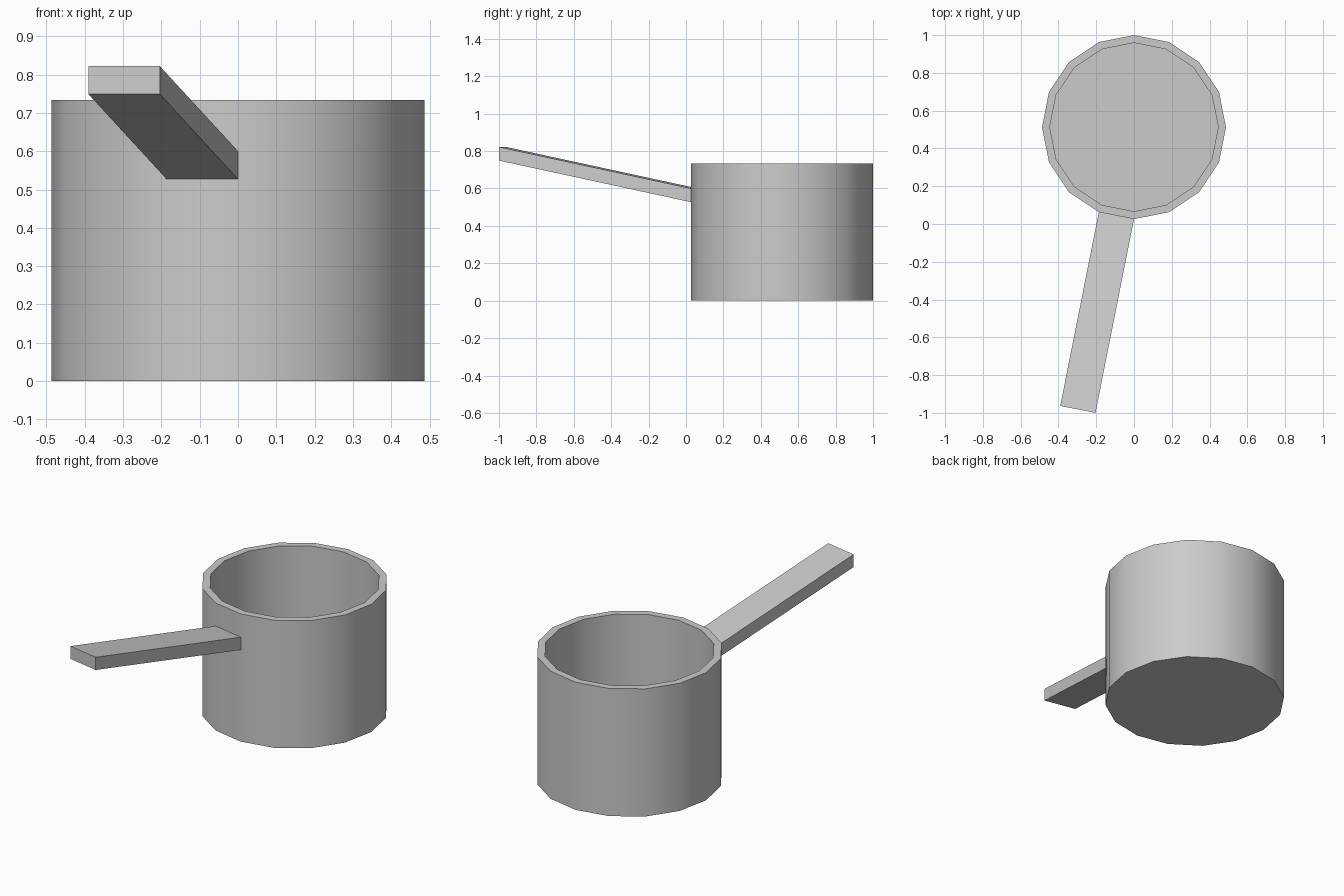
import bpy, bmesh
from math import cos, sin, radians
from mathutils import Vector

if "Cube" in bpy.data.objects:
    bpy.data.objects.remove(bpy.data.objects["Cube"])

SIDES, R_OUT, R_IN, HEIGHT, FLOOR = 16, 0.487, 0.446, 0.733, 0.04
CENTRE = Vector((0, 1 - R_OUT, 0))


def rim_point(radius, degrees, z):
    a = radians(degrees)
    return CENTRE + Vector((radius * cos(a), radius * sin(a), z))


def make_object(name, bm):
    bmesh.ops.recalc_face_normals(bm, faces=bm.faces)
    mesh = bpy.data.meshes.new(name)
    bm.to_mesh(mesh)
    bm.free()
    obj = bpy.data.objects.new(name, mesh)
    bpy.context.collection.objects.link(obj)
    return obj


def loft(bm, rings):
    """Bridge matching rings of points and cap both ends."""
    loops = [[bm.verts.new(p) for p in ring] for ring in rings]
    for a, b in zip(loops, loops[1:]):
        for i in range(len(a)):
            j = (i + 1) % len(a)
            bm.faces.new((a[i], a[j], b[j], b[i]))
    bm.faces.new(loops[0])
    bm.faces.new(loops[-1])


# Pot: outer wall, flat rim, inner wall and floor
bm = bmesh.new()
profile = [(R_OUT, 0), (R_OUT, HEIGHT), (R_IN, HEIGHT), (R_IN, FLOOR)]
loft(bm, [[rim_point(r, 360 * i / SIDES, z) for i in range(SIDES)] for r, z in profile])
pot = make_object("pot", bm)
bpy.context.view_layer.objects.active = pot
pot.select_set(True)
bpy.ops.object.shade_smooth_by_angle(angle=radians(30))

# Handle: bar running out and up from one wall facet
step = 360 / SIDES
root = [rim_point(R_OUT, a, z) for a, z in
        ((270, 0.527), (270 - step, 0.527), (270 - step, 0.60), (270, 0.60))]
angle = radians(270 - step / 2)
reach = Vector((1.046 * cos(angle), 1.046 * sin(angle), 0.222))
bm = bmesh.new()
loft(bm, [[p + reach * t for p in root] for t in (-0.005, 1)])
make_object("handle", bm)
